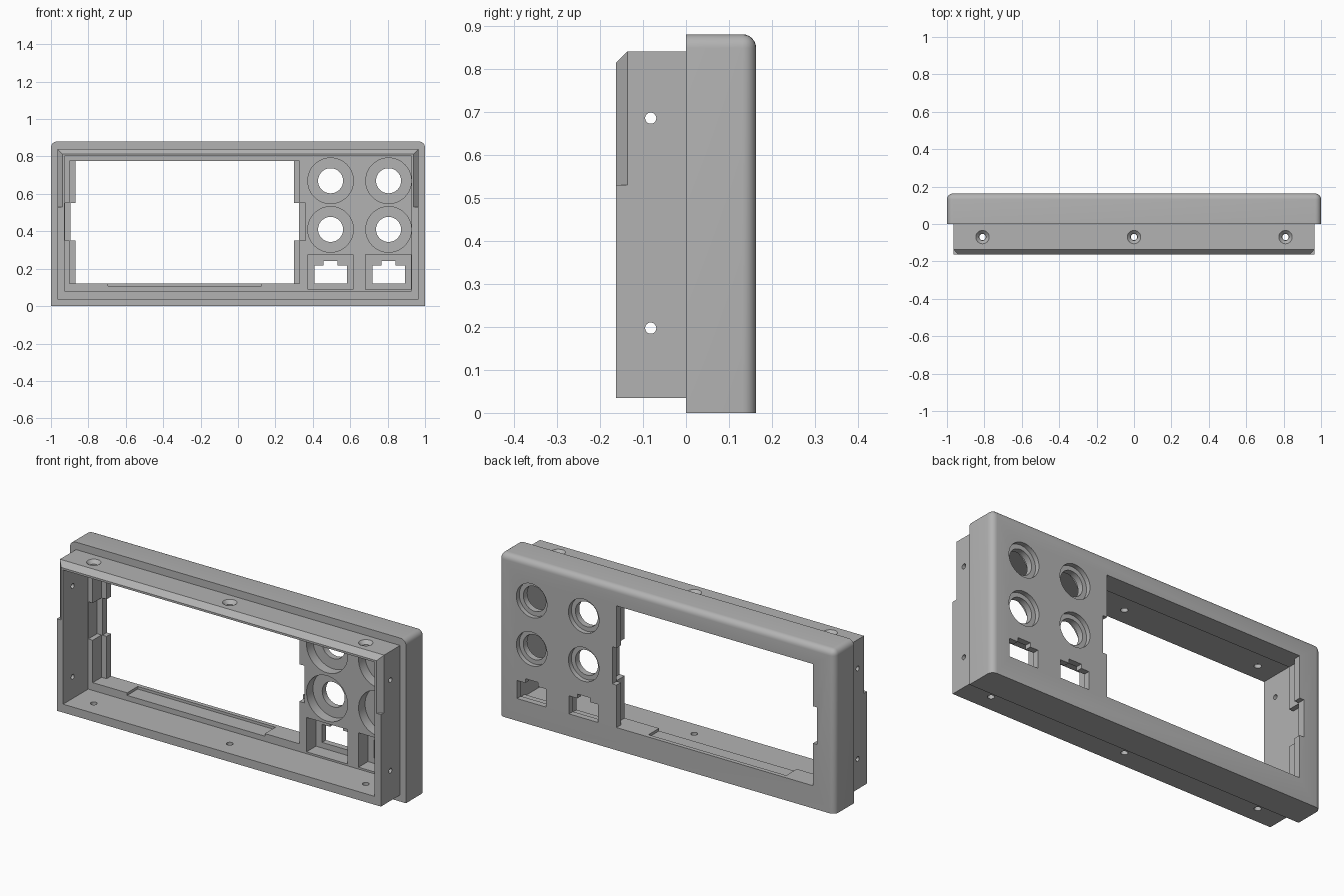
import bpy, bmesh
from mathutils import Matrix, Vector

cube = bpy.data.objects.get("Cube")
if cube:
    bpy.data.objects.remove(cube)

grey = bpy.data.materials.new("plain grey")
grey.use_nodes = True
GREY = (0.45, 0.45, 0.45, 1)
grey.diffuse_color = GREY
grey.node_tree.nodes["Principled BSDF"].inputs["Base Color"].default_value = GREY

FRONT, BACK, PANEL = -0.163, 0.163, 0.05   # front rim, back face, inner panel face
OVER = 0.05                                # cutter overshoot


def make(name, bm):
    mesh = bpy.data.meshes.new(name)
    bm.to_mesh(mesh)
    bm.free()
    ob = bpy.data.objects.new(name, mesh)
    bpy.context.collection.objects.link(ob)
    mesh.materials.append(grey)
    return ob


def box_bm(x, y, z):
    bm = bmesh.new()
    size = Vector((x[1] - x[0], y[1] - y[0], z[1] - z[0]))
    mid = Vector((x[0] + x[1], y[0] + y[1], z[0] + z[1])) / 2
    bmesh.ops.create_cube(bm, size=1, matrix=Matrix.Translation(mid) @ Matrix.Diagonal((*size, 1)))
    return bm


def bevel(bm, rule, width, segments):
    edges = [e for e in bm.edges if rule((e.verts[0].co + e.verts[1].co) / 2)]
    bmesh.ops.bevel(bm, geom=edges, offset=width, segments=segments, affect='EDGES', profile=0.5)


def boolean(target, tool, operation='DIFFERENCE'):
    mod = target.modifiers.new("cut", 'BOOLEAN')
    mod.operation, mod.object, mod.solver = operation, tool, 'EXACT'
    bpy.context.view_layer.objects.active = target
    bpy.ops.object.modifier_apply(modifier=mod.name)
    bpy.data.objects.remove(tool)


def cut_box(x, y, z):
    boolean(body, make("box_cutter", box_bm(x, y, z)))


def cut_round(axis, start, length, r1, r2=None, sides=48):
    bm = bmesh.new()
    axis = Vector(axis)
    turn = axis.to_track_quat('Z', 'Y').to_matrix().to_4x4()
    bmesh.ops.create_cone(bm, cap_ends=True, segments=sides, radius1=r1, radius2=r2 or r1, depth=length,
                          matrix=Matrix.Translation(Vector(start) + axis * length / 2) @ turn)
    boolean(body, make("round_cutter", bm))


# Outer bezel, rounded at the back, sides and top but square at the bottom
bm = box_bm((-1, 1), (0, BACK), (0, 0.88))
bevel(bm, lambda c: c.z > 0.3 and c.y > 0.01 and (c.y > 0.15 or c.z > 0.87), 0.032, 6)
body = make("panel_housing", bm)

# Slimmer front frame with a chamfered upper front edge
bm = box_bm((-0.965, 0.965), (FRONT, 0.02), (0.035, 0.84))
bevel(bm, lambda c: c.z > 0.83 and c.y < -0.15, 0.027, 1)
boolean(body, make("front_frame", bm), 'UNION')

# Side chamfers on the upper half of the rim
for side in (-1, 1):
    bm = bmesh.new()
    corners = [(0.938, FRONT - 0.001), (0.975, FRONT - 0.001), (0.975, -0.126)]
    face = bm.faces.new([bm.verts.new((side * x, y, 0.53)) for x, y in corners])
    top = bmesh.ops.extrude_face_region(bm, geom=[face])
    bmesh.ops.translate(bm, vec=(0, 0, 0.4), verts=[v for v in top["geom"] if isinstance(v, bmesh.types.BMVert)])
    bmesh.ops.recalc_face_normals(bm, faces=bm.faces)
    boolean(body, make("side_chamfer_cutter", bm))

# Hollow front and display window with a thin retaining lip
cut_box((-0.927, 0.927), (FRONT - OVER, PANEL), (0.08, 0.802))
cut_box((-0.87, 0.30), (0, BACK + OVER), (0.122, 0.777))
cut_box((-0.895, 0.325), (0, BACK + OVER), (0.35, 0.55))
LIP = 0.125
cut_box((-0.90, 0.33), (0, LIP), (0.122, 0.777))
cut_box((-0.926, 0.36), (0, LIP), (0.35, 0.55))

# Shallow slot in the window sill
cut_box((-0.695, 0.125), (0, 0.14), (0.108, 0.2))

for x in (0.495, 0.805):
    # Round sockets, counterbored on both faces
    for z in (0.67, 0.41):
        cut_round((0, 1, 0), (x, 0, z), PANEL + 0.055, 0.122)
        cut_round((0, 1, 0), (x, 0, z), 0.3, 0.067)
        cut_round((0, 1, 0), (x, BACK - 0.025, z), 0.1, 0.091)
    # Square jack sockets with a latch notch
    cut_box((x - 0.122, x + 0.121), (0, 0.13), (0.09, 0.275))
    cut_box((x - 0.085, x + 0.087), (0, BACK + OVER), (0.12, 0.217))
    cut_box((x - 0.038, x + 0.038), (0, BACK + OVER), (0.2, 0.24))

# Screw holes: countersunk above, plain below
for x in (-0.81, 0, 0.81):
    cut_round((0, 0, 1), (x, -0.07, 0.78), 0.1, 0.018, sides=24)
    cut_round((0, 0, 1), (x, -0.07, 0.822), 0.02, 0.018, 0.038, sides=24)
    cut_round((0, 0, 1), (x, -0.07, 0.01), 0.1, 0.017, sides=24)

# Screw holes in both sides
for z in (0.197, 0.685):
    for side in (-1, 1):
        cut_round((side, 0, 0), (side * 0.9, -0.082, z), 0.1, 0.013, sides=24)

bpy.ops.object.select_all(action='DESELECT')
body.select_set(True)
bpy.context.view_layer.objects.active = body
bpy.ops.object.shade_smooth_by_angle(angle=0.6)
